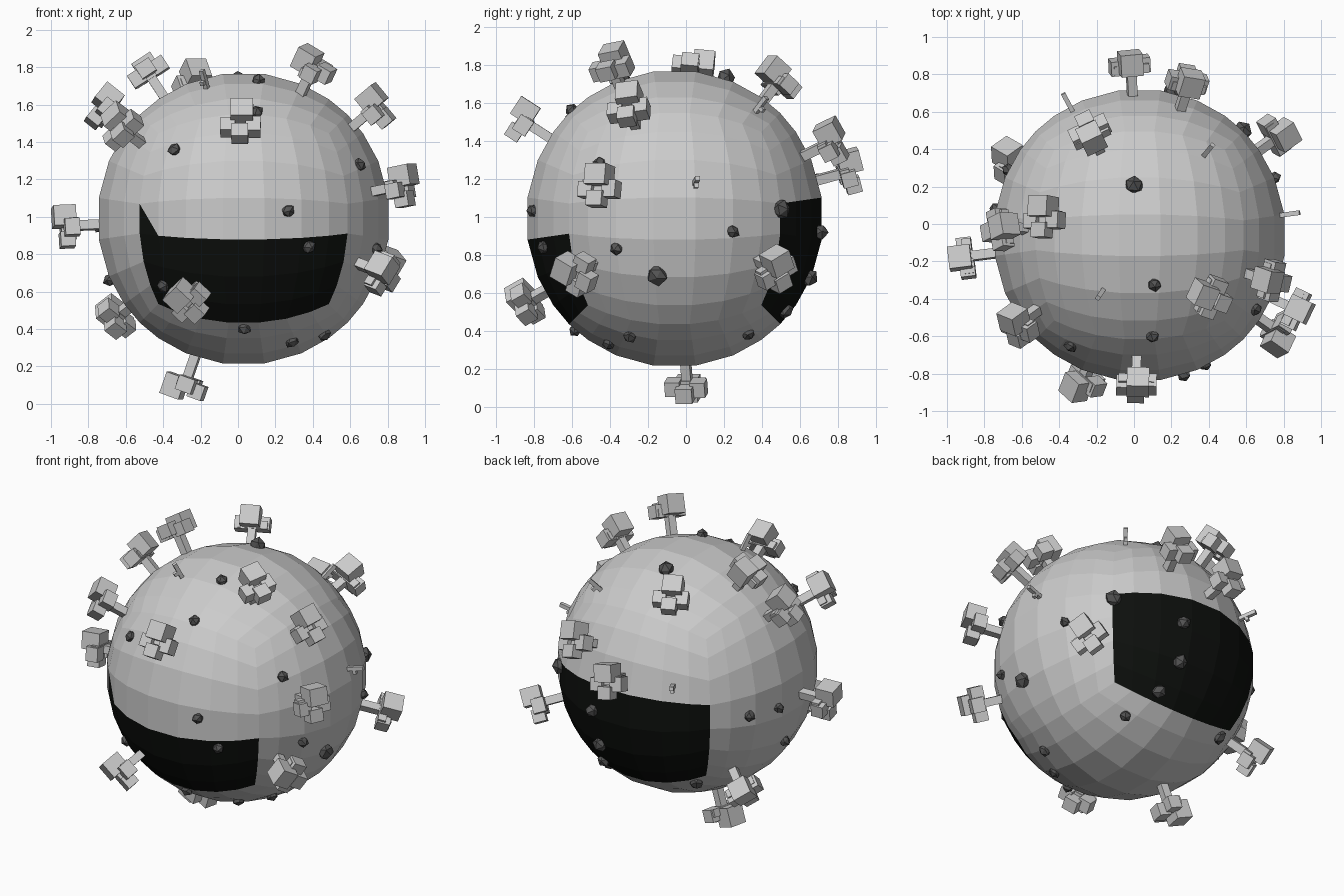
import bpy, bmesh, random
from math import sqrt, radians
from mathutils import Vector, Matrix

if "Cube" in bpy.data.objects:
    bpy.data.objects.remove(bpy.data.objects["Cube"])

random.seed(4)
C = Vector((0.03, -0.06, 0.99))
R = 0.79


def material(name, rgb):
    m = bpy.data.materials.new(name)
    m.diffuse_color = (*rgb, 1)
    m.use_nodes = True
    m.node_tree.nodes["Principled BSDF"].inputs["Base Color"].default_value = m.diffuse_color
    return m


SEA = material("black_sea", (0.004, 0.005, 0.004))
STONE = material("dark_stone", (0.09, 0.09, 0.09))


def finish(bm, name, mats=()):
    me = bpy.data.meshes.new(name)
    bm.to_mesh(me)
    bm.free()
    for m in mats:
        me.materials.append(m)
    ob = bpy.data.objects.new(name, me)
    bpy.context.collection.objects.link(ob)
    return ob


def stand(direction, twist=0):
    """Frame at the planet centre with z pointing outwards."""
    q = Vector(direction).normalized().to_track_quat('Z', 'Y')
    return Matrix.Translation(C) @ q.to_matrix().to_4x4() @ Matrix.Rotation(radians(twist), 4, 'Z')


def box(bm, frame, pos, size):
    bmesh.ops.create_cube(bm, size=1, matrix=frame @ Matrix.Translation(pos)
                          @ Matrix.Diagonal((*size, 1)))


# Planet: a cube with 7 x 7 faces per side, blown up to a sphere
bm = bmesh.new()
bmesh.ops.create_cube(bm, size=2)
bmesh.ops.subdivide_edges(bm, edges=bm.edges[:], cuts=6, use_grid_fill=True)
for f in bm.faces:
    c = f.calc_center_median()
    front = c.y < -0.99 and c.z < -0.2
    back = c.y > 0.99 and c.z < 0.1
    f.material_index = 1 if front or back else 0
# small corner of sea creeping up at the left of the front
corner = next(f for f in bm.faces if (f.calc_center_median() - Vector((-6 / 7, -1, 0))).length < 0.05)
a = next(v for v in corner.verts if v.co.x < -0.9 and v.co.z > 0)
b = next(v for v in corner.verts if v.co.x > -0.9 and v.co.z < 0)
bmesh.utils.face_split(corner, a, b)
for f in bm.faces:
    c = f.calc_center_median()
    if len(f.verts) == 3 and c.z < 0:
        f.material_index = 1
for v in bm.verts:
    v.co = C + v.co.normalized() * R
bmesh.ops.recalc_face_normals(bm, faces=bm.faces[:])
land = material("grey_land", (0.8, 0.8, 0.8))
finish(bm, "planet", (land, SEA))

# Trees: trunk with a crown of boxes, as canopy positions around the planet
trees = [
    ((0.41, -0.40, 1.82), 20), ((0.01, -0.88, 1.52), 0), ((0.74, -0.31, 1.59), 10),
    ((0.89, -0.47, 1.17), 0), ((0.77, -0.58, 0.70), 60), ((-0.28, -0.86, 0.54), 40),
    ((-0.48, 0.04, 1.77), 100), ((-0.24, 0.51, 1.75), 0), ((0.30, 0.78, 1.40), 20),
    ((-0.02, 0.90, 1.25), 10), ((0.78, 0.48, 0.72), 30), ((-0.93, -0.18, 0.95), 10),
    ((-0.70, 0.36, 0.43), 40), ((-0.63, -0.54, 1.48), 50), ((-0.70, -0.02, 1.57), 20),
    ((-0.29, 0.01, 0.08), 0),
]
crown = [
    ((0.01, 0.05, 0.967), (0.12, 0.11, 0.12)),
    ((0.07, -0.02, 0.935), (0.08, 0.09, 0.08)),
    ((-0.065, -0.025, 0.94), (0.08, 0.08, 0.08)),
    ((0.0, -0.075, 0.955), (0.09, 0.08, 0.08)),
    ((0.0, 0.0, 0.925), (0.19, 0.06, 0.05)),
]
for i, (p, twist) in enumerate(trees):
    frame = stand(Vector(p) - C, twist)
    bm = bmesh.new()
    box(bm, frame, (0, 0, 0.84), (0.05, 0.05, 0.18))
    for pos, size in crown:
        box(bm, frame, pos, size)
    finish(bm, f"tree_{i + 1}")

# Bare saplings with one side twig
for i, d in enumerate([(0.85, 0.12, 0.21), (0.38, 0.47, 0.62), (-0.40, 0.74, 0.22), (-0.22, -0.33, 0.78)]):
    frame = stand(d)
    bm = bmesh.new()
    box(bm, frame, (0, 0, 0.825), (0.025, 0.025, 0.13))
    box(bm, frame, (0, -0.018, 0.825), (0.022, 0.036, 0.022))
    finish(bm, f"sapling_{i + 1}")

# Rocks: front ones from x and z, the others by direction
rocks = []
for x, z in [(-0.34, 1.36), (0.10, 1.56), (0.65, 1.28), (0.27, 1.03), (0.38, 0.84), (0.74, 0.83),
             (-0.40, 0.63), (-0.69, 0.66), (0.03, 0.40), (0.29, 0.33), (0.46, 0.37), (0.11, 1.73)]:
    dx, dz = x - C.x, z - C.z
    rocks.append(((dx, -sqrt(max(0, R * R - dx * dx - dz * dz)), dz), 0.042))
rocks += [((0.73, -0.09, -0.30), 0.06), ((0.73, 0.31, -0.07), 0.04), ((0.57, 0.58, 0.05), 0.058),
          ((0.17, 0.77, -0.07), 0.05), ((0.15, 0.72, -0.32), 0.055), ((0.22, 0.60, -0.50), 0.05),
          ((0.33, 0.41, -0.64), 0.042), ((-0.38, 0.45, -0.53), 0.05), ((-0.70, 0.35, -0.03), 0.042),
          ((-0.78, 0.14, -0.04), 0.04), ((-0.03, 0.27, 0.74), 0.055)]
for i, (d, r) in enumerate(rocks):
    bm = bmesh.new()
    bmesh.ops.create_icosphere(bm, subdivisions=1, radius=r)
    for v in bm.verts:
        v.co *= random.uniform(0.78, 1.02)
    bm.transform(stand(d, random.uniform(0, 360)) @ Matrix.Translation((0, 0, R - 0.005)))
    finish(bm, f"rock_{i + 1}", (STONE,))
